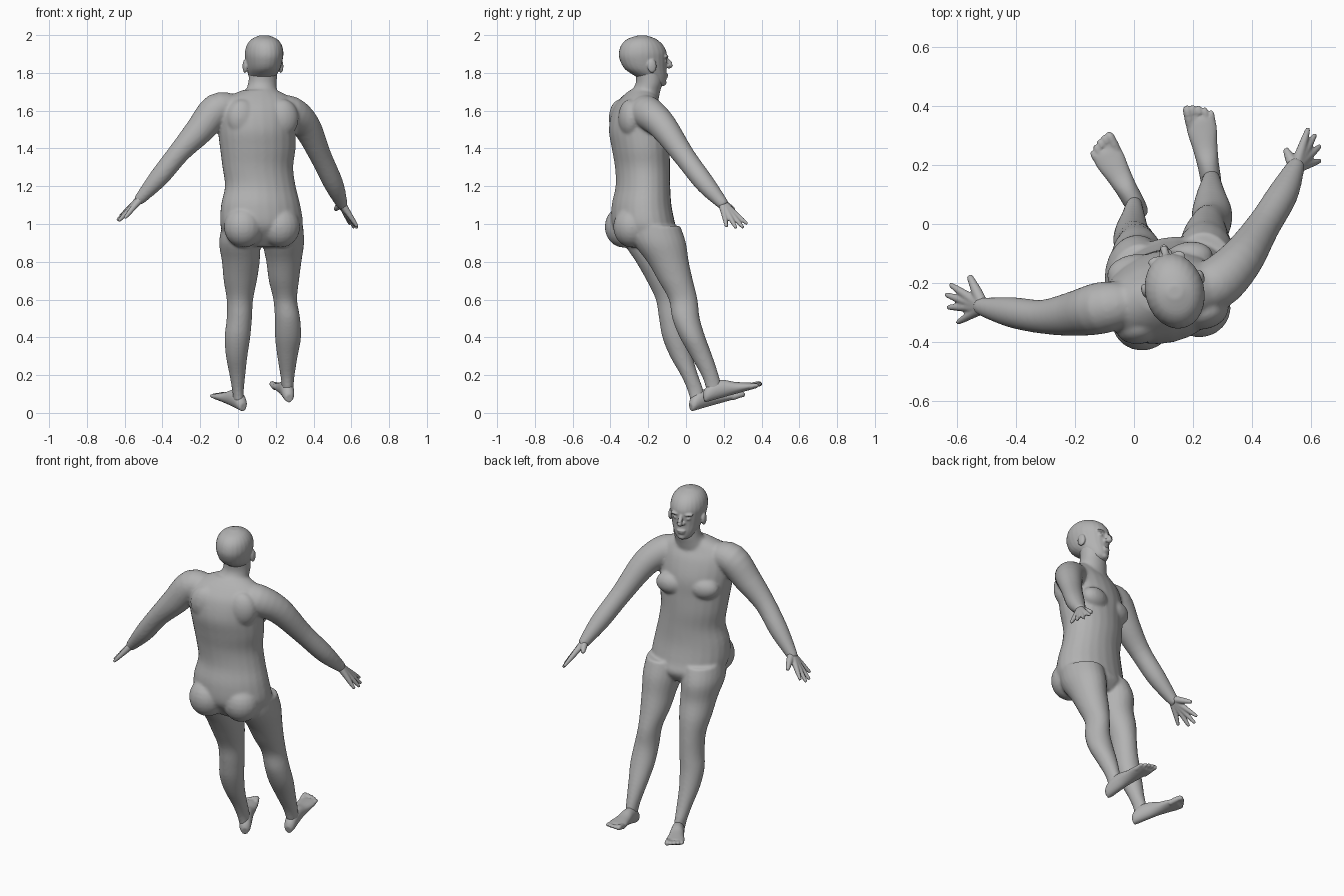
import bpy, bmesh, math
from mathutils import Vector, Matrix

cube = bpy.data.objects.get("Cube")
if cube:
    bpy.data.objects.remove(cube, do_unlink=True)

grey = bpy.data.materials.new("plain grey")
grey.use_nodes = True
grey.diffuse_color = (0.45, 0.45, 0.45, 1)
grey.node_tree.nodes["Principled BSDF"].inputs["Base Color"].default_value = grey.diffuse_color

X, Y, Z = (Vector(row) for row in Matrix.Identity(3))
IDENTITY = Matrix.Identity(4)
SIDES = 24


def resample(rows, steps=4):
    """Smooth a list of sections with a Catmull-Rom spline."""
    rows = [Vector(r) for r in rows]
    pts = [rows[0]] + rows + [rows[-1]]
    out = []
    for a, b, c, d in zip(pts, pts[1:], pts[2:], pts[3:]):
        for i in range(steps):
            t = i / steps
            out.append((b * 2 + (c - a) * t + (a * 2 - b * 5 + c * 4 - d) * t ** 2
                        + (b * 3 - a - c * 3 + d) * t ** 3) * 0.5)
    return out + [rows[-1]]


def loft(bm, rows, matrix=IDENTITY, yaw=0, follow=False):
    """Skin elliptical sections (x, y, z, rx, ry); follow turns them along the path."""
    rows = resample(rows)
    centres = [Vector(r[:3]) for r in rows]
    turn = Matrix.Rotation(yaw, 3, 'Z')
    rings = []
    for i, row in enumerate(rows):
        if follow:
            path = centres[min(i + 1, len(rows) - 1)] - centres[max(i - 1, 0)]
            turn = path.to_track_quat('Z', 'Y').to_matrix()
        ring = []
        for k in range(SIDES):
            a = math.tau * k / SIDES
            offset = turn @ (X * row[3] * math.cos(a) + Y * row[4] * math.sin(a))
            ring.append(bm.verts.new(matrix @ (centres[i] + offset)))
        rings.append(ring)
    for low, high in zip(rings, rings[1:]):
        for k in range(SIDES):
            n = (k + 1) % SIDES
            bm.faces.new((low[k], low[n], high[n], high[k]))
    bm.faces.new(rings[0])
    bm.faces.new(rings[-1])


def tube(bm, rows, matrix=IDENTITY):
    """Round limb from (point, radius) pairs."""
    loft(bm, [(*p, r, r) for p, r in rows], matrix, follow=True)


def blob(bm, centre, size, matrix=IDENTITY):
    local = matrix @ Matrix.Translation(centre) @ Matrix.Diagonal((*size, 1))
    bmesh.ops.create_uvsphere(bm, u_segments=20, v_segments=12, radius=1, matrix=local)


def finish(bm, name, voxel, smooth):
    """Fuse overlapping pieces into one continuous skin."""
    bmesh.ops.recalc_face_normals(bm, faces=bm.faces)
    mesh = bpy.data.meshes.new(name)
    bm.to_mesh(mesh)
    bm.free()
    mesh.materials.append(grey)
    obj = bpy.data.objects.new(name, mesh)
    bpy.context.collection.objects.link(obj)
    fuse = obj.modifiers.new("fuse", 'REMESH')
    fuse.mode = 'VOXEL'
    fuse.voxel_size = voxel
    fuse.use_smooth_shade = True
    relax = obj.modifiers.new("relax", 'SMOOTH')
    relax.iterations = smooth
    relax.factor = 0.5


# Torso, turned slightly at the waist
body = bmesh.new()
YAW = math.radians(13)
torso = [
    (.125, -.19, .88, .12, .11), (.125, -.2, .94, .2, .155), (.125, -.225, 1, .222, .165),
    (.12, -.235, 1.1, .213, .155), (.118, -.228, 1.2, .19, .142), (.105, -.23, 1.3, .19, .143),
    (.105, -.24, 1.4, .203, .15), (.1, -.25, 1.5, .21, .155), (.1, -.255, 1.6, .215, .13),
    (.105, -.25, 1.66, .19, .095), (.115, -.235, 1.71, .09, .06)]
loft(body, torso, yaw=YAW)
loft(body, [(.115, -.24, 1.64, .11, .09), (.122, -.215, 1.7, .085, .078),
            (.13, -.195, 1.75, .076, .07), (.135, -.2, 1.83, .074, .072)], yaw=YAW)
trunk = Matrix.Translation((.11, -.235, 0)) @ Matrix.Rotation(YAW, 4, 'Z')
for side in (-1, 1):
    blob(body, (side * .095, .095, 1.45), (.09, .06, .065), trunk)
    blob(body, (side * .1, -.075, .985), (.105, .1, .11), trunk)
    blob(body, (side * .11, -.09, 1.56), (.085, .06, .1), trunk)

# Legs
right_leg = [
    (.025, -.21, .99, .11, .14), (.01, -.185, .9, .11, .145), (.015, -.15, .8, .1, .115),
    (.012, -.11, .7, .088, .098), (.01, -.08, .6, .07, .08), (.007, -.068, .5, .067, .075),
    (-.003, -.055, .4, .068, .07), (-.007, -.025, .3, .057, .06), (-.003, .018, .2, .042, .046),
    (0, .05, .12, .031, .042), (.005, .06, .06, .028, .036)]
left_leg = [
    (.235, -.17, .99, .11, .14), (.24, -.14, .9, .11, .14), (.243, -.095, .8, .093, .11),
    (.243, -.055, .7, .08, .092), (.25, -.015, .6, .063, .076), (.262, 0, .5, .067, .073),
    (.265, .035, .4, .069, .068), (.262, .082, .3, .054, .058), (.262, .127, .2, .038, .046),
    (.263, .145, .14, .031, .042), (.265, .15, .1, .028, .036)]
loft(body, right_leg)
loft(body, left_leg)

# Arms
ARM_RADII = (.075, .088, .076, .058, .052, .034, .027)
right_arm = [(-.02, -.27, 1.61), (-.11, -.285, 1.605), (-.205, -.305, 1.495), (-.31, -.315, 1.38),
             (-.415, -.3, 1.25), (-.505, -.283, 1.148), (-.53, -.275, 1.12)]
left_arm = [(.19, -.23, 1.6), (.275, -.205, 1.59), (.36, -.125, 1.52), (.437, -.01, 1.36),
            (.505, .1, 1.215), (.545, .185, 1.118), (.555, .205, 1.095)]
for arm in (right_arm, left_arm):
    tube(body, list(zip(arm, ARM_RADII)))
finish(body, "body", .008, 8)

# Head, looking a little to one side
head = bmesh.new()
face = Matrix.Translation((.135, -.215, 0)) @ Matrix.Rotation(math.radians(14), 4, 'Z')
profile = [  # height, front, back, half width
    (1.727, .085, .03, .03), (1.745, .108, 0, .05), (1.78, .114, -.05, .07),
    (1.82, .113, -.11, .086), (1.87, .114, -.138, .097), (1.91, .113, -.142, .1),
    (1.95, .092, -.128, .09), (1.98, .055, -.095, .065), (1.998, .005, -.04, .025)]
loft(head, [(0, (f + b) / 2, z, w, (f - b) / 2) for z, f, b, w in profile], face)
tube(head, [((0, .105, 1.888), .01), ((0, .12, 1.865), .012),
            ((0, .138, 1.843), .014), ((0, .12, 1.832), .013)], face)
blob(head, (0, .112, 1.79), (.026, .012, .007), face)
blob(head, (0, .11, 1.777), (.022, .012, .007), face)
blob(head, (0, .093, 1.748), (.025, .022, .018), face)
for side in (-1, 1):
    blob(head, (side * .014, .117, 1.836), (.01, .014, .009), face)
    blob(head, (side * .036, .1, 1.887), (.03, .017, .008), face)
    blob(head, (side * .036, .098, 1.862), (.016, .012, .009), face)
    blob(head, (side * .098, .012, 1.835), (.012, .025, .036), face)
finish(head, "head", .005, 4)


# Hands: each digit runs from the wrist through its knuckle to the tip
def hand(name, wrist, thumb, fingers):
    bm = bmesh.new()
    wrist = Vector(wrist)
    blob(bm, wrist, (.028, .028, .028))
    for tip in map(Vector, fingers):
        tube(bm, [(wrist, .022), (wrist.lerp(tip, .28), .018), (wrist.lerp(tip, .52), .015),
                  (wrist.lerp(tip, .78), .012), (tip, .008)])
    tip = Vector(thumb)
    tube(bm, [(wrist, .02), (wrist.lerp(tip, .5), .018), (tip, .01)])
    finish(bm, name, .005, 3)


hand("right_hand", (-.51, -.282, 1.142), (-.56, -.175, 1.095),
     [(-.625, -.205, 1.04), (-.64, -.24, 1.018), (-.633, -.283, 1.015), (-.6, -.335, 1.03)])
hand("left_hand", (.547, .19, 1.113), (.515, .255, 1.075),
     [(.592, .325, 1.0), (.615, .303, .98), (.632, .265, .978), (.632, .215, .985)])


# Feet: sole rises from heel to toes, big toe on the inner side
def foot(name, heel, toe, inner):
    bm = bmesh.new()
    heel, ahead = Vector(heel), Vector(toe) - Vector(heel)
    length = ahead.length
    ahead.normalize()
    across = ahead.cross(Z).normalized()
    axes = Matrix((across, across.cross(ahead), ahead)).transposed()
    place = Matrix.Translation(heel) @ axes.to_4x4()
    shape = [(0, .018, .045), (.06, .03, .07), (.2, .035, .095), (.38, .037, .09),
             (.55, .043, .064), (.72, .051, .045), (.84, .049, .032), (.88, .042, .022)]
    loft(bm, [(0, h / 2, t * length, w, h / 2) for t, w, h in shape], place)
    for i in range(5):
        x = inner * (.038 - .0195 * i)
        size = .016 if i == 0 else .0115
        end = (1 - .006 * i * i) * length - size / 2
        tube(bm, [((x * .9, .016, length * .74), size), ((x, .018, end - .02), size),
                  ((x, .014, end), size * .8), ((x, .012, end + size / 2), size * .4)], place)
    finish(bm, name, .005, 3)


foot("right_foot", (.025, .03, .008), (-.125, .295, .085), 1)
foot("left_foot", (.27, .1, .055), (.215, .412, .142), -1)
